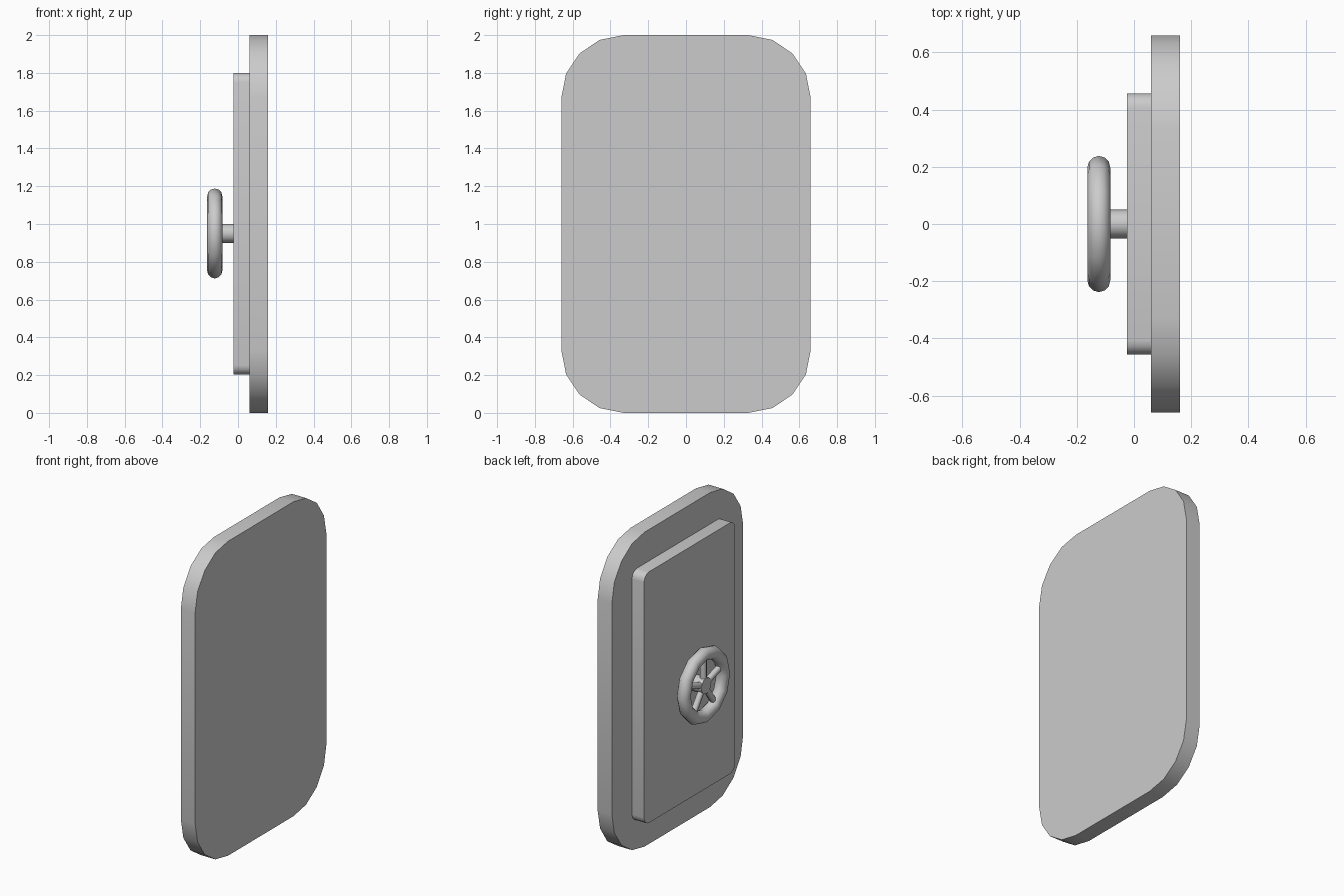
import bpy, bmesh, math
from mathutils import Matrix, Vector

if "Cube" in bpy.data.objects:
    bpy.data.objects.remove(bpy.data.objects["Cube"])


def finish(name, bm, angle=30):
    bmesh.ops.recalc_face_normals(bm, faces=bm.faces)
    mesh = bpy.data.meshes.new(name)
    bm.to_mesh(mesh)
    bm.free()
    ob = bpy.data.objects.new(name, mesh)
    bpy.context.collection.objects.link(ob)
    bpy.context.view_layer.objects.active = ob
    for o in bpy.context.selected_objects:
        o.select_set(False)
    ob.select_set(True)
    bpy.ops.object.shade_smooth_by_angle(angle=math.radians(angle))
    return ob


def rounded_slab(name, x0, x1, half_w, z0, z1, r, seg=4):
    bm = bmesh.new()
    pts = []
    for k, (sy, cz) in enumerate([(1, z1 - r), (-1, z1 - r), (-1, z0 + r), (1, z0 + r)]):
        for i in range(seg + 1):
            a = math.pi / 2 * (k + i / seg)
            pts.append((x0, sy * (half_w - r) + r * math.cos(a), cz + r * math.sin(a)))
    face = bm.faces.new([bm.verts.new(p) for p in pts])
    ext = bmesh.ops.extrude_face_region(bm, geom=[face])["geom"]
    bmesh.ops.translate(bm, verts=[v for v in ext if isinstance(v, bmesh.types.BMVert)],
                        vec=(x1 - x0, 0, 0))
    return finish(name, bm)


def rod(name, a, b, radius, sides):
    a, b = Vector(a), Vector(b)
    bm = bmesh.new()
    rot = (b - a).to_track_quat('Z', 'Y').to_matrix().to_4x4()
    bmesh.ops.create_cone(bm, cap_ends=True, segments=sides, radius1=radius, radius2=radius,
                          depth=(b - a).length, matrix=Matrix.Translation((a + b) / 2) @ rot)
    return finish(name, bm, 50)


# wall frame and raised door panel
rounded_slab("frame", 0.06, 0.16, 0.66, 0, 2, 0.33)
rounded_slab("door_panel", -0.025, 0.06, 0.457, 0.203, 1.8, 0.05)

# handwheel: rim, axle and spokes
WX, WZ = -0.123, 0.95
bpy.ops.mesh.primitive_torus_add(major_radius=0.198, minor_radius=0.04, major_segments=12,
                                 minor_segments=12, location=(WX, 0, WZ),
                                 rotation=(0, math.pi / 2, 0))
bpy.context.object.name = "wheel_rim"
bpy.ops.object.shade_smooth_by_angle(angle=math.radians(50))
rod("wheel_axle", (-0.025, 0, WZ), (WX - 0.02, 0, WZ), 0.05, 12)
for i in range(5):
    a = math.pi / 2 + i * math.tau / 5
    d = Vector((0, math.cos(a), math.sin(a)))
    c = Vector((WX, 0, WZ))
    rod(f"wheel_spoke_{i + 1}", c + d * 0.03, c + d * 0.19, 0.02, 8)
